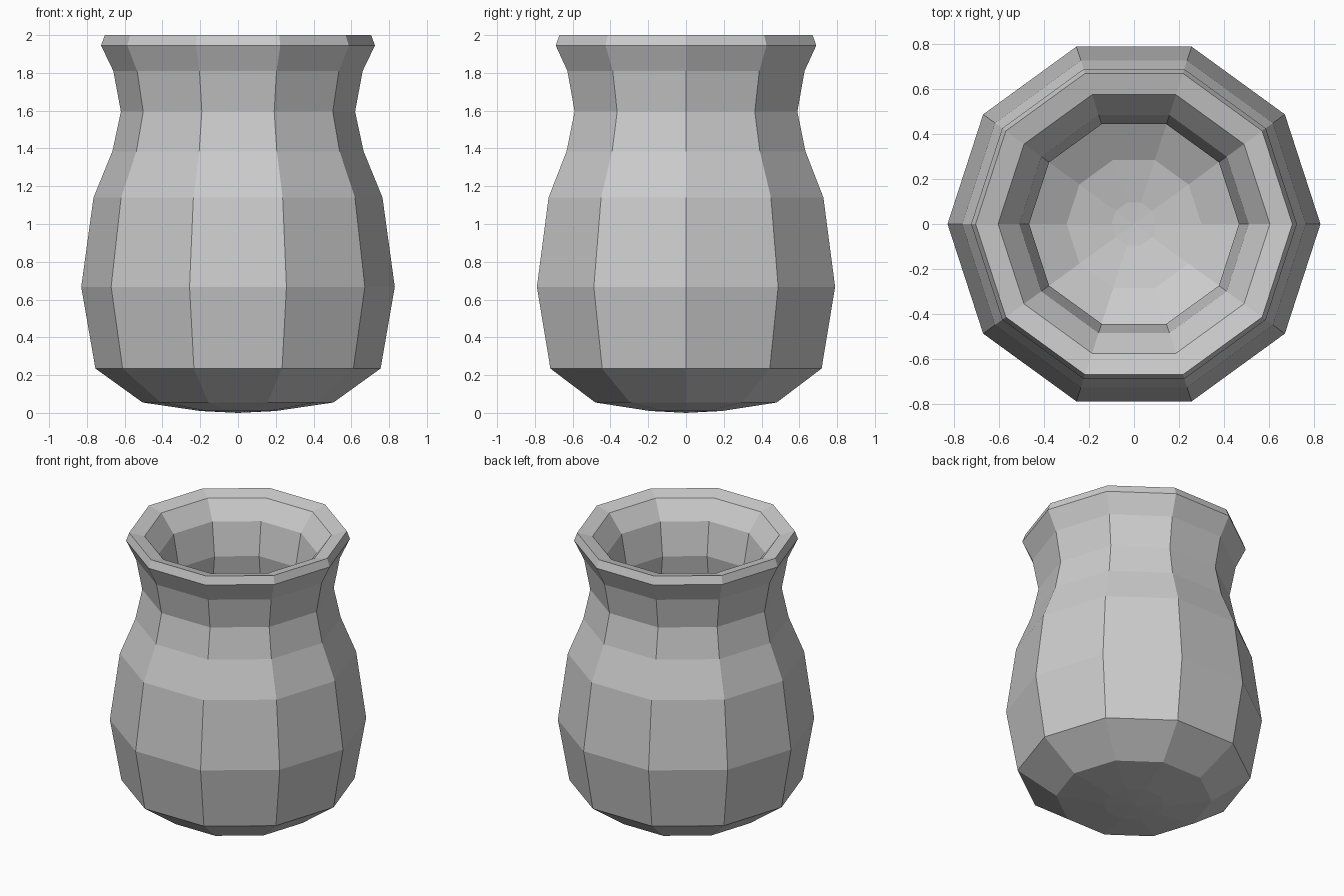
import bpy
import bmesh
from math import cos, sin, tau

cube = bpy.data.objects.get("Cube")
if cube:
    bpy.data.objects.remove(cube, do_unlink=True)

SIDES = 10

# Single grey clay material
clay = bpy.data.materials.new("grey clay")
clay.use_nodes = True
grey = (0.6, 0.6, 0.6, 1)
clay.diffuse_color = grey
clay.node_tree.nodes["Principled BSDF"].inputs["Base Color"].default_value = grey

# Profile as (radius, height): outside from foot to lip, then inside back down
outside = [(0.2, 0.01), (0.505, 0.055), (0.755, 0.235), (0.83, 0.667),
           (0.765, 1.14), (0.665, 1.385), (0.62, 1.595), (0.66, 1.81),
           (0.725, 1.945), (0.705, 2.0)]
inside = [(0.605, 1.975), (0.51, 1.85), (0.467, 1.62), (0.51, 1.36),
          (0.61, 1.1), (0.68, 0.667), (0.61, 0.36), (0.3, 0.19), (0.1, 0.15)]

bm = bmesh.new()


def ring(radius, z):
    return [bm.verts.new((radius * cos(tau * i / SIDES),
                          radius * sin(tau * i / SIDES), z)) for i in range(SIDES)]


def cap(loop, z):
    centre = bm.verts.new((0, 0, z))
    for i in range(SIDES):
        bm.faces.new((loop[i], loop[(i + 1) % SIDES], centre))


# Wall: bridge each ring to the next
rings = [ring(r, z) for r, z in outside + inside]
for low, high in zip(rings, rings[1:]):
    for i in range(SIDES):
        j = (i + 1) % SIDES
        bm.faces.new((low[i], low[j], high[j], high[i]))

# Underside and inner floor
cap(rings[0], 0)
cap(rings[-1], 0.143)
bmesh.ops.recalc_face_normals(bm, faces=bm.faces)

mesh = bpy.data.meshes.new("vase")
bm.to_mesh(mesh)
bm.free()
mesh.materials.append(clay)
vase = bpy.data.objects.new("vase", mesh)
bpy.context.collection.objects.link(vase)
